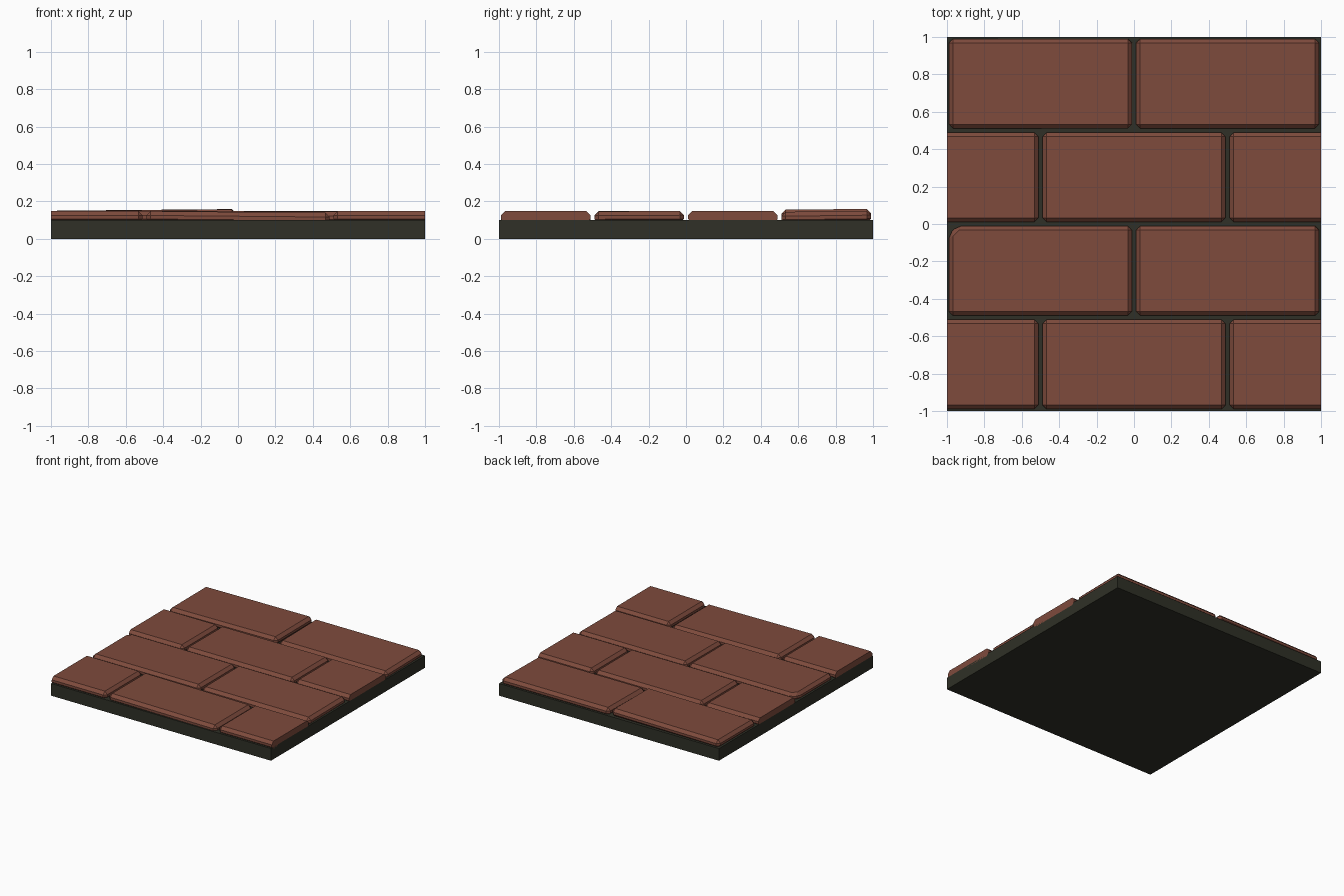
import bpy, bmesh
from mathutils import Matrix, Euler

if "Cube" in bpy.data.objects:
    bpy.data.objects.remove(bpy.data.objects["Cube"])


def material(name, rgb):
    m = bpy.data.materials.new(name)
    m.diffuse_color = (*rgb, 1)
    m.use_nodes = True
    m.node_tree.nodes["Principled BSDF"].inputs["Base Color"].default_value = m.diffuse_color
    return m


BRICK = material("brick red", (0.21, 0.07, 0.046))
MORTAR = material("dark mortar", (0.029, 0.030, 0.020))


def finish(bm, name, mat):
    bmesh.ops.recalc_face_normals(bm, faces=bm.faces)
    me = bpy.data.meshes.new(name)
    bm.to_mesh(me)
    bm.free()
    me.materials.append(mat)
    ob = bpy.data.objects.new(name, me)
    bpy.context.collection.objects.link(ob)


def box(size, centre):
    bm = bmesh.new()
    bmesh.ops.create_cube(bm, size=1)
    bmesh.ops.scale(bm, vec=size, verts=bm.verts)
    bmesh.ops.translate(bm, vec=centre, verts=bm.verts)
    return bm


def chamfer(bm, edges, width):
    bmesh.ops.bevel(bm, geom=edges, offset=width, segments=1,
                    profile=0.5, affect='EDGES', clamp_overlap=True)


def brick(name, x, y, tilt=(0, 0), lift=0, chipped=False):
    bm = box((0.98, 0.48, 0.065), (0, 0, 0))
    if chipped:  # broken back-left corner
        chamfer(bm, [e for e in bm.edges
                     if all(v.co.x < 0 and v.co.y > 0 for v in e.verts)], 0.045)
    chamfer(bm, bm.edges[:], 0.023)
    bm.transform(Matrix.Translation((x, y, 0.1165 + lift))
                 @ Euler((tilt[0], tilt[1], 0)).to_matrix().to_4x4())
    # trim bricks that run past the tile edge
    for s in (-1, 1):
        cut = bmesh.ops.bisect_plane(
            bm, geom=bm.verts[:] + bm.edges[:] + bm.faces[:],
            plane_co=(s, 0, 0), plane_no=(s, 0, 0), clear_outer=True)
        rim = [e for e in cut['geom_cut'] if isinstance(e, bmesh.types.BMEdge)]
        if rim:
            bmesh.ops.holes_fill(bm, edges=rim)
    finish(bm, name, BRICK)


# mortar slab
finish(box((2, 2, 0.1), (0, 0, 0.05)), "mortar_slab", MORTAR)

# small settling tilts: (row, column) -> (x tilt, y tilt), lift
settle = {(0, 1): ((0, 0.009), -0.005),
          (1, 1): ((0.006, 0), -0.001),
          (3, 0): ((0.004, -0.009), 0.005),
          (3, 1): ((0.012, 0), -0.002)}

# brick courses in running bond
for row in range(4):
    columns = (-1, 0, 1) if row % 2 == 0 else (-0.5, 0.5)
    for col, x in enumerate(columns):
        tilt, lift = settle.get((row, col), ((0, 0), 0))
        brick(f"brick_{row}_{col}", x, -0.75 + 0.5 * row, tilt, lift,
              chipped=(row, col) == (1, 0))
